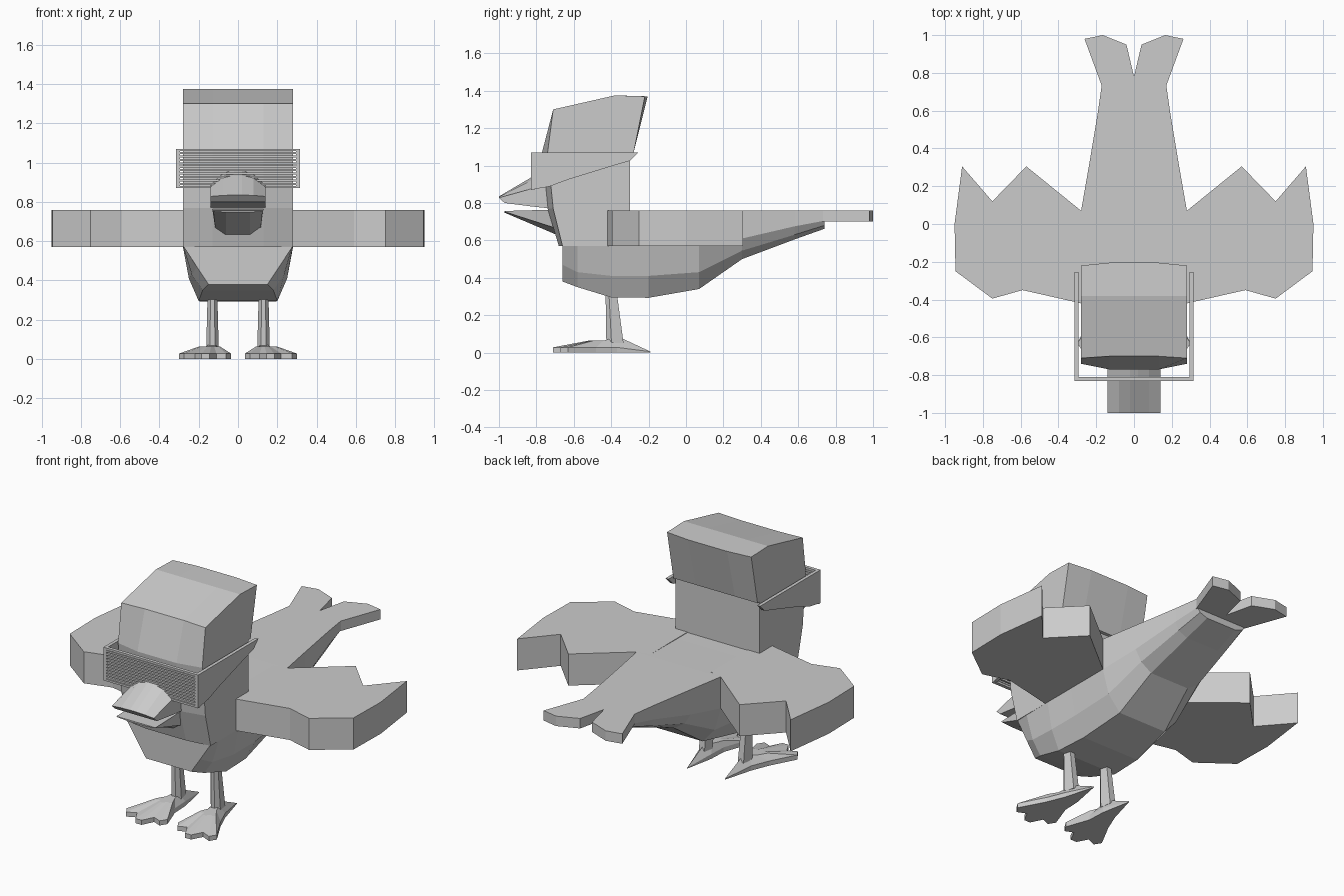
import bpy, bmesh

if "Cube" in bpy.data.objects:
    bpy.data.objects.remove(bpy.data.objects["Cube"])

grey = bpy.data.materials.new("plain grey")
grey.diffuse_color = (0.6, 0.6, 0.6, 1)
grey.use_nodes = True
grey.node_tree.nodes["Principled BSDF"].inputs["Base Color"].default_value = grey.diffuse_color


def finish(name, bm):
    bmesh.ops.recalc_face_normals(bm, faces=bm.faces)
    me = bpy.data.meshes.new(name)
    bm.to_mesh(me)
    bm.free()
    me.materials.append(grey)
    ob = bpy.data.objects.new(name, me)
    bpy.context.collection.objects.link(ob)
    return ob


def loft(name, rings):
    """Skin a row of closed rings with equal point counts and cap both ends."""
    bm = bmesh.new()
    vs = [[bm.verts.new(p) for p in r] for r in rings]
    n = len(rings[0])
    for a, b in zip(vs, vs[1:]):
        for i in range(n):
            j = (i + 1) % n
            bm.faces.new((a[i], a[j], b[j], b[i]))
    bm.faces.new(vs[0])
    bm.faces.new(vs[-1])
    return finish(name, bm)


def plate(name, pts, z0, z1):
    return loft(name, [[(x, y, z) for x, y in pts] for z in (z0, z1)])


def box(name, x0, x1, y0, y1, z0, z1):
    return plate(name, [(x0, y0), (x1, y0), (x1, y1), (x0, y1)], z0, z1)


def both(half):
    """Close a right-hand half section (x, z) with its mirror image."""
    return half + [(-x, z) for x, z in reversed(half)]


def across(name, side, middle):
    """Loft from left to right with a (y, z) side profile and a fuller middle."""
    loft(name, [[(x, y, z) for y, z in p] for x, p in
                ((-.28, side), (-.13, middle), (.13, middle), (.28, side))])


# Body: sections from chest to tail, flat back and keeled belly
sections = [
    (-.66, [(.275, .757), (.275, .57), (.21, .47), (.15, .38)]),
    (-.58, [(.275, .757), (.278, .57), (.235, .43), (.18, .35)]),
    (-.40, [(.275, .757), (.28, .57), (.25, .41), (.20, .295)]),
    (-.20, [(.275, .757), (.28, .57), (.25, .41), (.19, .293)]),
    (.07, [(.28, .76), (.28, .57), (.24, .43), (.16, .34)]),
    (.30, [(.24, .76), (.24, .61), (.20, .545), (.13, .50)]),
    (.58, [(.193, .76), (.193, .675), (.17, .63), (.11, .605)]),
    (.74, [(.17, .76), (.17, .705), (.15, .68), (.10, .662)]),
]
loft("body", [[(x, y, z) for x, z in both(h)] for y, h in sections])

# Head and tall cap
across("head",
       [(-.66, .57), (-.71, .77), (-.74, 1.07), (-.30, 1.07), (-.30, .57)],
       [(-.68, .57), (-.74, .77), (-.77, 1.07), (-.30, 1.07), (-.30, .57)])
across("cap",
       [(-.74, 1.07), (-.71, 1.30), (-.38, 1.375), (-.22, 1.37), (-.28, 1.07)],
       [(-.77, 1.07), (-.70, 1.30), (-.38, 1.375), (-.205, 1.37), (-.28, 1.07)])

# Beak: arched upper half and shallow lower half
loft("upper_beak", [
    [(x, -.72, z) for x, z in both([(.14, .77), (.14, .89), (.08, .95), (.02, .98)])],
    [(x, -.83, z) for x, z in both([(.14, .782), (.14, .875), (.08, .92), (.02, .935)])],
    [(x, y, z) for x, y, z in [(.14, -.97, .80), (.14, -1, .828), (.08, -1, .833), (.02, -1, .835),
                               (-.02, -1, .835), (-.08, -1, .833), (-.14, -1, .828), (-.14, -.97, .80)]],
])
loft("lower_beak", [
    [(x, -.68, z) for x, z in both([(.13, .765), (.115, .66), (.06, .625)])],
    [(x, -.97, z) for x, z in both([(.13, .757), (.125, .753), (.06, .748)])],
])

# Slatted glasses
box("glasses_top_rim", -.315, .315, -.83, -.81, 1.058, 1.07)
box("glasses_bottom_rim", -.315, .315, -.83, -.81, .87, .882)
count = 10
for i in range(count):
    z = .882 + (i + .5) * .176 / count
    box("glasses_slat", -.305, .305, -.828, -.812, z - .0052, z + .0052)
temple = [(-.83, 1.07), (-.255, 1.07), (-.30, 1.025), (-.37, 1.005),
          (-.63, .925), (-.73, .888), (-.83, .87)]

# Foot outline around the toes, heel first
foot = [(.125, -.19), (.175, -.37), (.22, -.48), (.30, -.63), (.275, -.67), (.22, -.645),
        (.185, -.71), (.145, -.71), (.11, -.64), (.06, -.66), (.035, -.62), (.085, -.48), (.09, -.37)]
wing = [(.2, -.42), (.28, -.42), (.59, -.35), (.75, -.395), (.945, -.25), (.95, 0), (.91, .305),
        (.75, .12), (.57, .305), (.28, .07), (.2, .05)]
feather = [(0, .70), (.173, .70), (.17, .73), (.262, .98), (.165, 1.0), (.04, .95), (0, .78)]

for s, side in ((-1, "left"), (1, "right")):
    def flip(pts):
        return [(s * x, y) for x, y in pts]

    plate(side + "_wing", flip(wing), .57, .76)
    plate(side + "_tail_feather", flip(feather), .70, .76)
    loft(side + "_glasses_arm", [[(s * x, y, z) for y, z in temple] for x in (.295, .315)])
    box(side + "_glasses_rim", s * .303, s * .315, -.83, -.81, .87, 1.07)

    # Leg tapers and leans back slightly towards the ankle
    loft(side + "_leg", [[(s * (.13 + dx * w), y + dy * d, z) for dx, dy in
                          ((-1, -.4), (-.4, -1), (.4, -1), (1, -.4), (.6, 1), (-.6, 1))]
                         for w, y, d, z in ((.025, -.40, .03, .32), (.032, -.38, .046, .05))])

    # Webbed foot rises from a thin edge to the ankle
    bm = bmesh.new()
    low = [bm.verts.new((s * x, y, 0)) for x, y in foot]
    rim = [bm.verts.new((s * x, y, .005 if y > -.3 else .028)) for x, y in foot]
    top = [bm.verts.new((s * (.13 + (x - .13) * .4), -.42 + (y + .42) * .35,
                         .075 if y > -.45 else .064)) for x, y in foot]
    for a, b in ((low, rim), (rim, top)):
        for i in range(len(foot)):
            j = (i + 1) % len(foot)
            bm.faces.new((a[i], a[j], b[j], b[i]))
    bm.faces.new(low)
    bm.faces.new(top)
    finish(side + "_foot", bm)
